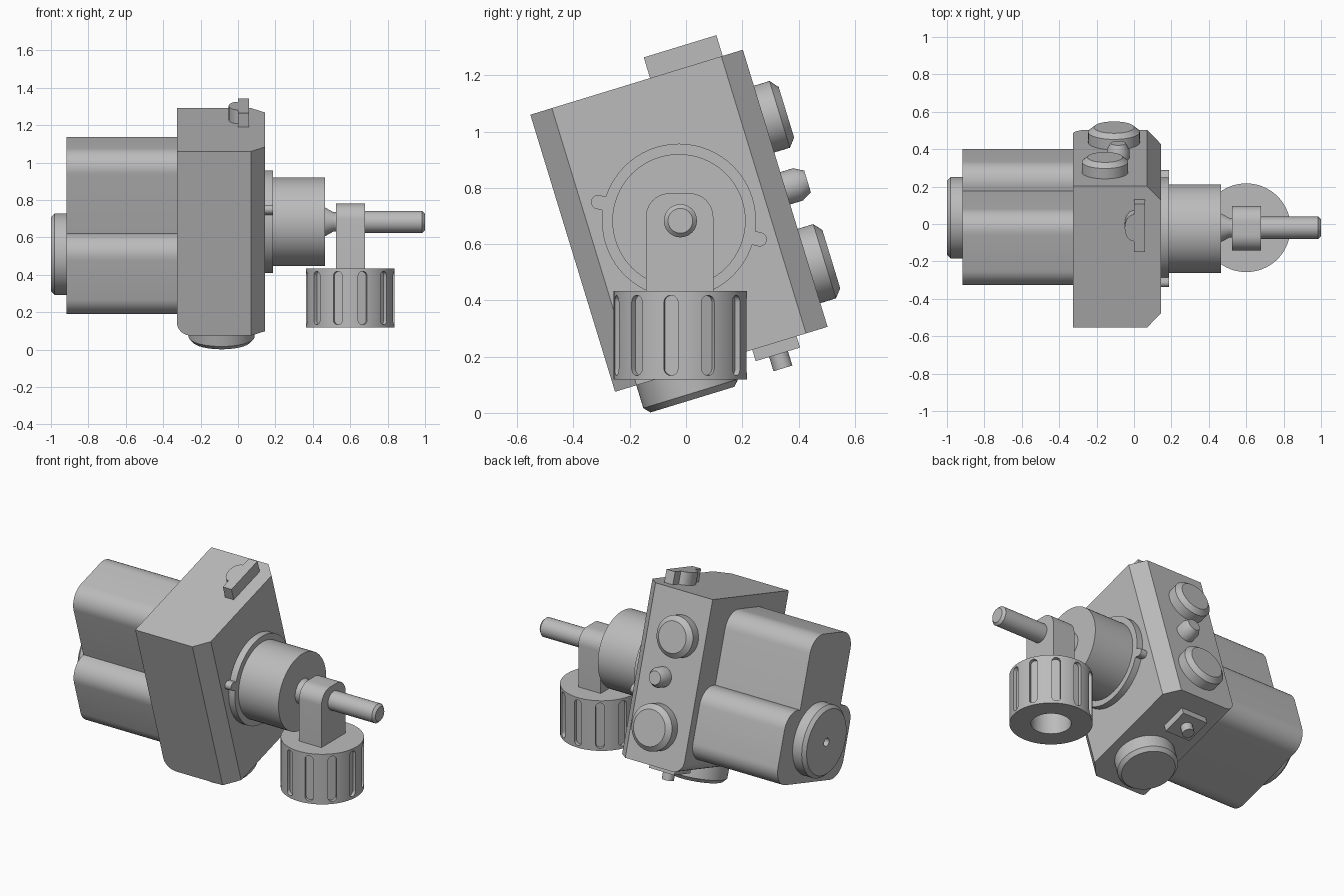
import bpy, bmesh
from math import pi, cos, sin, radians
from mathutils import Matrix, Vector

cube = bpy.data.objects.get("Cube")
if cube:
    bpy.data.objects.remove(cube, do_unlink=True)

# Single material
grey = bpy.data.materials.new("plain_grey")
grey.use_nodes = True
COLOR = (0.5, 0.5, 0.5, 1)
grey.diffuse_color = COLOR
grey.node_tree.nodes["Principled BSDF"].inputs["Base Color"].default_value = COLOR

# Frames: upright parts on the shaft centre, and the tilted housing frame
UPRIGHT = Matrix.Translation((0, -0.025, 0.683))
TILT = UPRIGHT @ Matrix.Rotation(radians(17), 4, 'X')
ALONG_X = Matrix(((0, 0, 1, 0), (1, 0, 0, 0), (0, 1, 0, 0), (0, 0, 0, 1)))
ALONG_Y = ALONG_X @ ALONG_X
DOWN = Matrix.Rotation(pi, 4, 'X')


def at(x, y, z):
    return Matrix.Translation((x, y, z))


def finish(name, bm, frame):
    bmesh.ops.recalc_face_normals(bm, faces=bm.faces)
    mesh = bpy.data.meshes.new(name)
    bm.to_mesh(mesh)
    bm.free()
    mesh.materials.append(grey)
    obj = bpy.data.objects.new(name, mesh)
    obj.matrix_world = frame
    bpy.context.collection.objects.link(obj)
    return obj


def add_prism(bm, pts, h0, h1, m=Matrix()):
    low = [bm.verts.new(m @ Vector((x, y, h0))) for x, y in pts]
    high = [bm.verts.new(m @ Vector((x, y, h1))) for x, y in pts]
    bm.faces.new(low[::-1])
    bm.faces.new(high)
    for i in range(len(pts)):
        j = (i + 1) % len(pts)
        bm.faces.new((low[i], low[j], high[j], high[i]))


def prism(name, pts, h0, h1, m, frame):
    bm = bmesh.new()
    add_prism(bm, pts, h0, h1, m)
    return finish(name, bm, frame)


def lathe(name, profile, m, frame, steps=64):
    bm = bmesh.new()
    verts = [bm.verts.new((r, 0, h)) for r, h in profile]
    edges = [bm.edges.new(pair) for pair in zip(verts, verts[1:])]
    bmesh.ops.spin(bm, geom=verts + edges, cent=(0, 0, 0), axis=(0, 0, 1),
                   angle=2 * pi, steps=steps)
    bmesh.ops.remove_doubles(bm, verts=bm.verts, dist=0.0001)
    bm.transform(m)
    return finish(name, bm, frame)


def rounded(corners, n=10):
    # corners are (x, y, radius), all right angles
    out = []
    for i, (x, y, r) in enumerate(corners):
        p = Vector((x, y))
        if r == 0:
            out.append((x, y))
            continue
        a = (Vector(corners[i - 1][:2]) - p).normalized()
        b = (Vector(corners[(i + 1) % len(corners)][:2]) - p).normalized()
        for k in range(n + 1):
            t = k / n * pi / 2
            out.append(tuple(p + r * (a + b) - r * (b * cos(t) + a * sin(t))))
    return out


def knob(name, r, height, chamfer, inset, m):
    return lathe(name, [(0, -0.02), (r, -0.02), (r, height - chamfer),
                        (r - inset, height), (0, height)], m, TILT)


# Housing: chamfered along the spout side, one rounded lower edge at the back
bm = bmesh.new()
add_prism(bm, [(-0.327, -0.395), (0.07, -0.395), (0.145, -0.315), (0.145, 0.315),
               (0.07, 0.395), (-0.327, 0.395)], -0.515, 0.515)
edge = [e for e in bm.edges if all(v.co.x < -0.32 and v.co.z < -0.5 for v in e.verts)]
bmesh.ops.bevel(bm, geom=edge, offset=0.075, segments=8, profile=0.5, affect='EDGES')
finish("housing", bm, TILT)

# Motor cover: narrow upper block on a wide lower block
R = 0.11
prism("motor_cover", rounded([
    (-0.34, -0.44, R), (0.34, -0.44, R), (0.34, 0, R), (0.21, 0, 0),
    (0.21, 0.44, R), (-0.21, 0.44, R), (-0.21, 0, 0), (-0.34, 0, R)]),
    -0.917, -0.3, ALONG_X, TILT)

# Round end cap with a small centre hole
lathe("end_cap", [(0, -0.97), (0.025, -0.97), (0.025, -1), (0.198, -1),
                  (0.218, -0.98), (0.218, -0.9), (0, -0.9)],
      at(0, 0.005, -0.182) @ ALONG_X, TILT)

# Collar with two locking ears
lathe("collar", [(0, 0.13), (0.274, 0.13), (0.274, 0.187), (0, 0.187)], ALONG_X, UPRIGHT)
for side, label in ((1, "back"), (-1, "front")):
    ear = [(0.25, -0.025), (0.295, -0.025)]
    ear += [(0.295 + 0.025 * cos(t), 0.025 * sin(t))
            for t in (radians(a) for a in range(-75, 90, 15))]
    ear += [(0.295, 0.025), (0.25, 0.025)]
    turn = Matrix.Rotation(radians(-13) + (pi if side < 0 else 0), 4, 'Z')
    prism(label + "_collar_ear", ear, 0.14, 0.187, ALONG_X @ turn, UPRIGHT)

# Barrel, neck and handle rod
AXIS = at(0, 0.005, 0) @ ALONG_X
lathe("barrel", [(0, 0.14), (0.237, 0.14), (0.237, 0.465), (0, 0.465)], ALONG_X, UPRIGHT)
lathe("neck", [(0, 0.45), (0.077, 0.45), (0.077, 0.465), (0.052, 0.51),
               (0.052, 0.54), (0, 0.54)], AXIS, UPRIGHT, 32)
lathe("handle_rod", [(0, 0.66), (0.059, 0.66), (0.059, 0.985), (0.044, 1), (0, 1)],
      AXIS, UPRIGHT, 32)

# Round-shouldered stem above the cup
prism("stem", rounded([(-0.118, -0.26, 0), (0.122, -0.26, 0),
                       (0.122, 0.098, 0.085), (-0.118, 0.098, 0.085)]),
      0.525, 0.68, ALONG_X, UPRIGHT)

# Cup: hollow underneath, with pill-shaped grooves around the side
CUP = at(0.6, -0.02, 0)
cup = lathe("cup", [(0, 0.32), (0.115, 0.32), (0.115, 0.118), (0.237, 0.118),
                    (0.237, 0.433), (0, 0.433)], Matrix(), CUP, 88)
pill = rounded([(-0.025, 0.133, 0.0249), (0.025, 0.133, 0.0249),
                (0.025, 0.418, 0.0249), (-0.025, 0.418, 0.0249)], 6)
bm = bmesh.new()
SLOTS = 11
for i in range(SLOTS):
    turn = Matrix.Rotation(pi / 2 + 2 * pi * i / SLOTS, 4, 'Z')
    add_prism(bm, pill, 0.215, 0.3, turn @ ALONG_X)
cutter = finish("groove_cutter", bm, CUP)
cutter.hide_render = True
mod = cup.modifiers.new("grooves", 'BOOLEAN')
mod.operation = 'DIFFERENCE'
mod.solver = 'EXACT'
mod.object = cutter
bpy.context.view_layer.update()
cut = bpy.data.meshes.new_from_object(cup.evaluated_get(bpy.context.evaluated_depsgraph_get()))
cup.modifiers.clear()
cup.data = cut
bpy.data.objects.remove(cutter, do_unlink=True)

# Knobs on the back face
knob("upper_knob", 0.124, 0.083, 0.025, 0.03, at(-0.155, 0.395, 0.257) @ ALONG_Y)
knob("lower_knob", 0.138, 0.083, 0.025, 0.03, at(-0.107, 0.395, -0.289) @ ALONG_Y)
knob("small_button", 0.06, 0.083, 0.035, 0.02, at(-0.085, 0.395, 0) @ ALONG_Y)

# Underside: round foot, square plate and pin
knob("round_foot", 0.176, 0.107, 0.022, 0.02, at(-0.088, -0.14, -0.515) @ DOWN)
prism("square_plate", [(-0.203, 0.115), (-0.027, 0.115), (-0.027, 0.28), (-0.203, 0.28)],
      -0.557, -0.5, Matrix(), TILT)
lathe("plate_pin", [(0, -0.61), (0.035, -0.61), (0.035, -0.54), (0, -0.54)],
      at(-0.115, 0.2, 0), TILT, 32)

# Latch on top: straight bar with a rounded thumb rest
bar = [(0, 0.05), (0.06, 0.05), (0.06, 0.32), (0, 0.32)]
rest = [(-0.05 * sin(t), 0.185 + 0.075 * cos(t))
        for t in (pi * k / 12 for k in range(13))]
prism("latch_bar", bar, 0.5, 0.592, Matrix(), TILT)
prism("latch_thumb_rest", rest + [(0.01, 0.11), (0.01, 0.26)], 0.5, 0.592, Matrix(), TILT)

# Smooth curved surfaces, keep edges sharp
for obj in bpy.context.collection.objects:
    if obj.type == 'MESH' and grey.name in obj.data.materials:
        bpy.ops.object.select_all(action='DESELECT')
        obj.select_set(True)
        bpy.context.view_layer.objects.active = obj
        bpy.ops.object.shade_smooth_by_angle(angle=radians(30))
